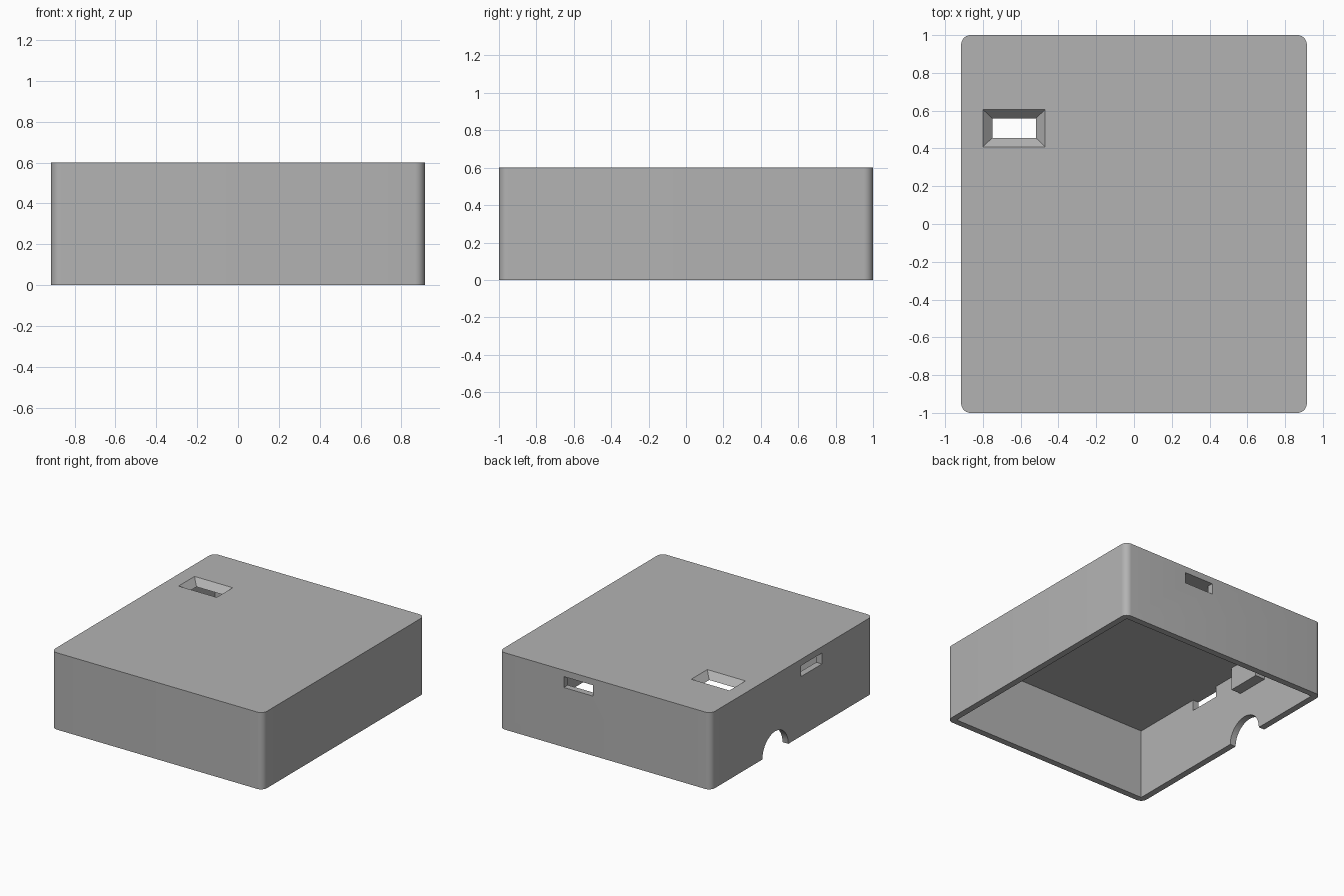
import bpy
import bmesh
import math

if "Cube" in bpy.data.objects:
    bpy.data.objects.remove(bpy.data.objects["Cube"])

HX, HY, H = 0.915, 1.0, 0.6      # half width, half depth, height
T, R = 0.05, 0.05                # wall thickness, corner radius
CEILING = H - T

grey = bpy.data.materials.new("plain_grey")
grey.use_nodes = True
COLOUR = (0.45, 0.45, 0.45, 1)
grey.diffuse_color = COLOUR
grey.node_tree.nodes["Principled BSDF"].inputs["Base Color"].default_value = COLOUR


def loft(name, lower, upper):
    """Closed solid between two matching rings of points."""
    bm = bmesh.new()
    a = [bm.verts.new(p) for p in lower]
    b = [bm.verts.new(p) for p in upper]
    n = len(a)
    for i in range(n):
        j = (i + 1) % n
        bm.faces.new((a[i], a[j], b[j], b[i]))
    bm.faces.new(a[::-1])
    bm.faces.new(b)
    bmesh.ops.recalc_face_normals(bm, faces=bm.faces)
    mesh = bpy.data.meshes.new(name)
    bm.to_mesh(mesh)
    bm.free()
    mesh.materials.append(grey)
    obj = bpy.data.objects.new(name, mesh)
    bpy.context.collection.objects.link(obj)
    return obj


def rect(x, y, z):
    return [(x[0], y[0], z), (x[1], y[0], z), (x[1], y[1], z), (x[0], y[1], z)]


def box(name, x, y, z):
    return loft(name, rect(x, y, z[0]), rect(x, y, z[1]))


def rounded_rect(z, steps=8):
    ring = []
    for k, (sx, sy) in enumerate([(1, 1), (-1, 1), (-1, -1), (1, -1)]):
        for i in range(steps + 1):
            a = math.pi / 2 * (k + i / steps)
            ring.append((sx * (HX - R) + R * math.cos(a),
                         sy * (HY - R) + R * math.sin(a), z))
    return ring


def circle(x, y, r, n=32):
    return [(x, y + r * math.cos(math.tau * i / n), r * math.sin(math.tau * i / n))
            for i in range(n)]


def cut(target, cutter):
    mod = target.modifiers.new("cut", "BOOLEAN")
    mod.operation = "DIFFERENCE"
    mod.solver = "EXACT"
    mod.object = cutter
    bpy.context.view_layer.objects.active = target
    bpy.ops.object.modifier_apply(modifier=mod.name)
    bpy.data.objects.remove(cutter)


# Hollow shell, open underneath
shell = loft("enclosure_shell", rounded_rect(0), rounded_rect(H))
cut(shell, box("cavity", (T - HX, HX - T), (T - HY, HY - T), (-0.2, CEILING)))

# Slots under the ceiling in the back and side walls
SLOT_Z = (0.465, CEILING)
cut(shell, box("back_slot", (0.105, 0.355), (HY - 2 * T, HY + T), SLOT_Z))
cut(shell, box("side_slot", (-HX - T, 2 * T - HX), (-0.37, -0.115), SLOT_Z))

# Half-round cable notch in the side wall rim
cut(shell, loft("cable_notch", circle(-HX - T, 0.205, 0.16), circle(2 * T - HX, 0.205, 0.16)))

# Bevelled window through the top, tapered at 45 degrees
E = 0.02
cut(shell, loft("top_window",
                rect((-0.75 + E, -0.52 - E), (0.455 + E, 0.56 - E), CEILING - E),
                rect((-0.80 - E, -0.47 + E), (0.41 - E, 0.605 + E), H + E)))

# Block hanging from the ceiling on the inner side wall
block = box("inner_wall_block", (T - HX, -0.78), (0.16, 0.43), (0.37, CEILING))

bpy.ops.object.select_all(action="DESELECT")
shell.select_set(True)
bpy.context.view_layer.objects.active = shell
bpy.ops.object.shade_smooth_by_angle(angle=math.radians(30))
